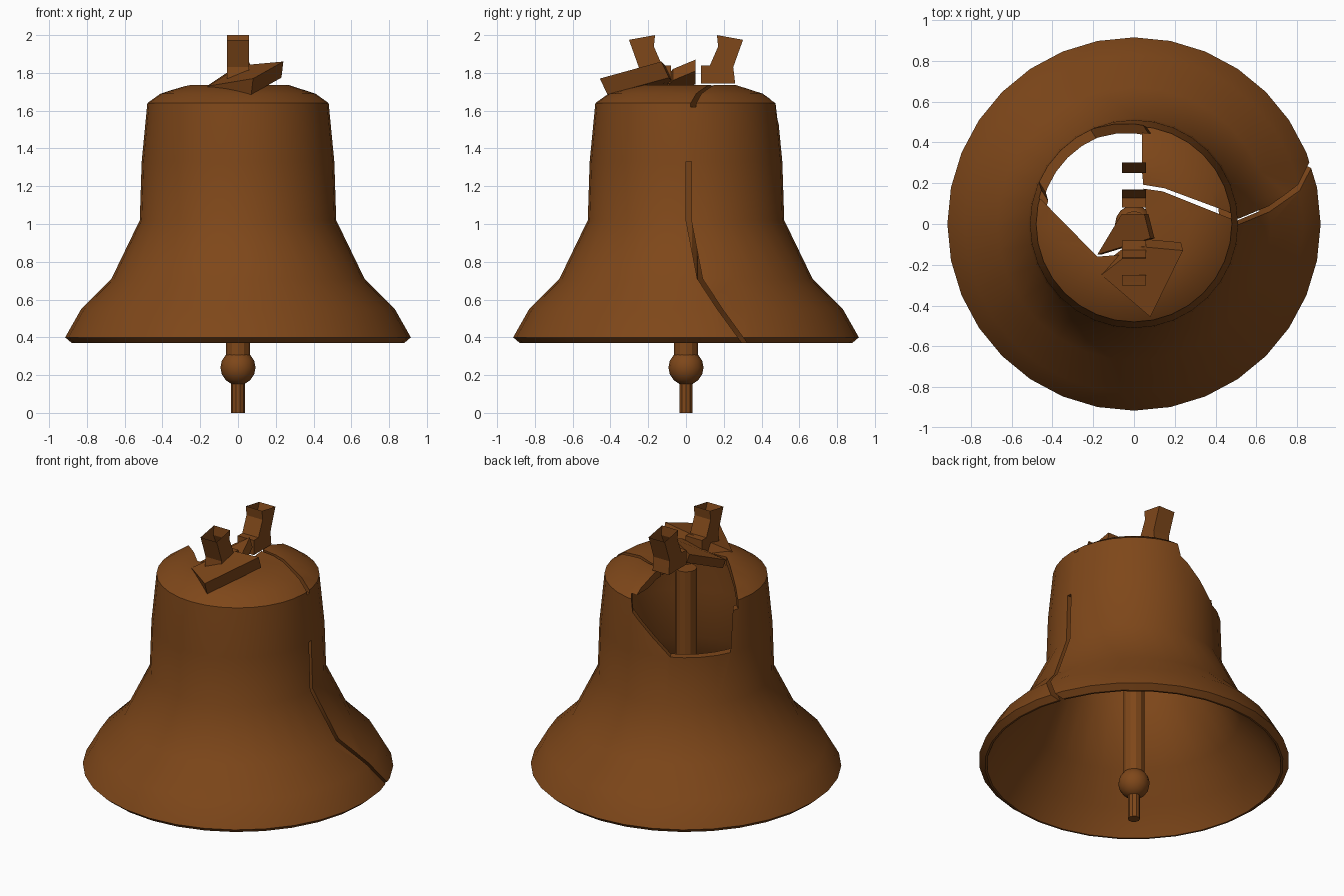
import bpy, bmesh, math
from mathutils import Vector

if "Cube" in bpy.data.objects:
    bpy.data.objects.remove(bpy.data.objects["Cube"])

bronze = bpy.data.materials.new("bronze")
bronze.diffuse_color = (0.21, 0.063, 0.010, 1)
bronze.use_nodes = True
bronze.node_tree.nodes["Principled BSDF"].inputs["Base Color"].default_value = bronze.diffuse_color


def make(name, bm):
    bmesh.ops.recalc_face_normals(bm, faces=bm.faces)
    me = bpy.data.meshes.new(name)
    bm.to_mesh(me)
    bm.free()
    ob = bpy.data.objects.new(name, me)
    bpy.context.collection.objects.link(ob)
    me.materials.append(bronze)
    return ob


def lathe(name, profile, sides):
    bm = bmesh.new()
    vs = [bm.verts.new((r, 0, z)) for r, z in profile]
    es = [bm.edges.new(p) for p in zip(vs, vs[1:])]
    bmesh.ops.spin(bm, geom=vs + es, axis=(0, 0, 1), cent=(0, 0, 0),
                   angle=math.tau, steps=sides, use_duplicate=False)
    bmesh.ops.remove_doubles(bm, verts=bm.verts, dist=1e-4)
    return make(name, bm)


def prism(name, loop, vec):
    bm = bmesh.new()
    a = [bm.verts.new(p) for p in loop]
    b = [bm.verts.new(Vector(p) + Vector(vec)) for p in loop]
    n = len(loop)
    bm.faces.new(a)
    bm.faces.new(b[::-1])
    for i in range(n):
        bm.faces.new((a[i], b[i], b[(i + 1) % n], a[(i + 1) % n]))
    return make(name, bm)


def smooth(ob):
    bpy.ops.object.select_all(action='DESELECT')
    ob.select_set(True)
    bpy.context.view_layer.objects.active = ob
    bpy.ops.object.shade_smooth_by_angle(angle=math.radians(25))


# Hollow bell body with outer and inner walls
outer = [(0, 1.73), (0.27, 1.735), (0.41, 1.69), (0.48, 1.64), (0.51, 1.33), (0.52, 1.02),
         (0.67, 0.71), (0.83, 0.55), (0.915, 0.40), (0.88, 0.37)]
inner = [(0.868, 0.37), (0.78, 0.53), (0.625, 0.69), (0.47, 1.01), (0.46, 1.33),
         (0.435, 1.61), (0.38, 1.65), (0.25, 1.685), (0, 1.68)]
bell = lathe("bell_body", outer + inner, 32)

# Cutters: hole in the crown, hole in the back wall, crown crack, side crack
crown_hole = [(0.04, 0.7), (0.04, 0.25), (0.06, 0.04), (-0.05, -0.15), (-0.18, -0.16),
              (-0.455, 0.12), (-0.7, 0.3)]
crown_crack = [(0.0, 0.18), (0.14, 0.16), (0.49, 0.02), (0.50, 0.045), (0.15, 0.175), (0.0, 0.2)]
out = Vector((-0.53, 0.848, 0))
side = Vector((-0.848, -0.53, 0))
wall_hole = [(-0.305, 1.66), (-0.295, 1.56), (-0.065, 1.33), (0.285, 1.33), (0.30, 1.66)]
crack = [(0.0, 1.33), (0.0, 1.02), (0.06, 0.71), (0.165, 0.55), (0.325, 0.33)]
crack_loop = crack + [(y + 0.028, z) for y, z in reversed(crack)]
cutters = [
    prism("crown_hole_cutter", [(x, y, 1.585) for x, y in crown_hole], (0, 0, 0.4)),
    prism("crown_crack_cutter", [(x, y, 1.62) for x, y in crown_crack], (0, 0, 0.3)),
    prism("wall_hole_cutter", [out * 0.2 + side * u + Vector((0, 0, z)) for u, z in wall_hole], out * 0.6),
    prism("side_crack_cutter", [(0.35, y, z) for y, z in crack_loop], (0.8, 0, 0)),
]
for c in cutters:
    mod = bell.modifiers.new(c.name, 'BOOLEAN')
    mod.operation = 'DIFFERENCE'
    mod.solver = 'EXACT'
    mod.object = c
bpy.context.view_layer.update()
cut_mesh = bpy.data.meshes.new_from_object(bell.evaluated_get(bpy.context.evaluated_depsgraph_get()))
bell.modifiers.clear()
bell.data = cut_mesh
for c in cutters:
    bpy.data.objects.remove(c)
smooth(bell)

# Clapper: rod, ball and striker tip
for name, prof, sides in [
    ("clapper_rod", [(0, 1.68), (0.064, 1.68), (0.064, 0.28), (0, 0.28)], 12),
    ("clapper_ball", [(0.093 * math.sin(math.pi * i / 8), 0.24 + 0.093 * math.cos(math.pi * i / 8))
                      for i in range(9)], 16),
    ("clapper_tip", [(0, 0.2), (0.036, 0.2), (0.036, 0.0), (0, 0.0)], 10),
]:
    smooth(lathe(name, prof, sides))

# Broken hanger arms: open square tubes leaning outwards
near = [(0.08, 1.745), (0.08, 1.84), (0.127, 1.84), (0.17, 1.94), (0.164, 2.0)]
far = [(0.26, 1.745), (0.255, 1.79), (0.25, 1.83), (0.282, 1.92), (0.302, 1.975)]
for name, s in (("hanger_arm_back", 1), ("hanger_arm_front", -1)):
    bm = bmesh.new()
    rings = [[bm.verts.new((x, s * y, z)) for x, (y, z) in
              ((-0.058, a), (0.058, a), (0.058, b), (-0.058, b))] for a, b in zip(near, far)]
    for r0, r1 in zip(rings, rings[1:]):
        for i in range(4):
            j = (i + 1) % 4
            bm.faces.new((r0[i], r0[j], r1[j], r1[i]))
    make(name, bm)

# Loose fragments of the crown
prism("crown_slab", [(0.08, -0.456, 1.77), (0.24, -0.13, 1.86), (0.02, -0.11, 1.84), (-0.16, -0.25, 1.73)],
      (-0.01, 0.04, -0.085))
prism("crown_shard", [(-0.18, -0.15, 1.72), (0.08, -0.07, 1.82), (0.05, 0.05, 1.87), (-0.06, 0.05, 1.80)],
      (0.02, 0, -0.06))
